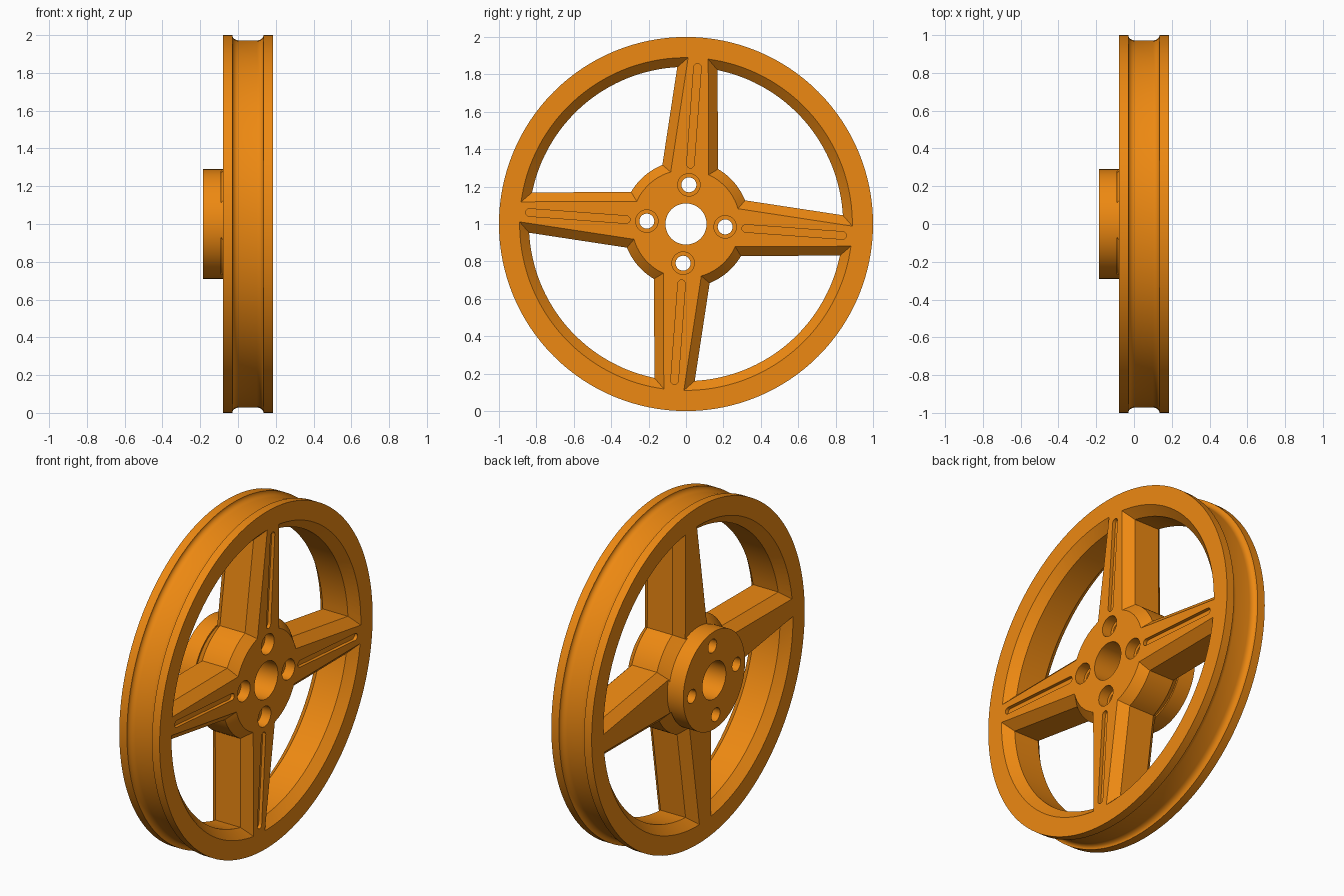
import bpy, bmesh
from math import sin, cos, pi, radians, atan2, sqrt

if "Cube" in bpy.data.objects:
    bpy.data.objects.remove(bpy.data.objects["Cube"])

TILT = radians(4.2)               # spokes lean slightly from vertical
BACK, FRONT = -0.08, 0.185        # rim faces along the axle (x)


def polar(x, r, a):
    """Point at radius r, angle a from +z towards +y, on the axle at z = 1."""
    return (x, r * sin(a), 1 + r * cos(a))


def skin(bm, loops, closed=False):
    """Join matching loops with quads; cap both ends unless closed."""
    rings = [[bm.verts.new(p) for p in loop] for loop in loops]
    n = len(rings[0])
    pairs = list(zip(rings, rings[1:]))
    if closed:
        pairs.append((rings[-1], rings[0]))
    else:
        bm.faces.new(rings[0])
        bm.faces.new(rings[-1])
    for a, b in pairs:
        for i in range(n):
            j = (i + 1) % n
            bm.faces.new((a[i], a[j], b[j], b[i]))


def make_object(name, bm):
    bmesh.ops.recalc_face_normals(bm, faces=bm.faces)
    mesh = bpy.data.meshes.new(name)
    bm.to_mesh(mesh)
    bm.free()
    obj = bpy.data.objects.new(name, mesh)
    bpy.context.collection.objects.link(obj)
    return obj


def pocket_outline(x, e, k):
    """Window between spokes k and k+1, shrunk by e on every side."""
    def side_angle(r):
        c, m = 0.123 + e, 0.078   # spoke half width = c - m * v
        v = (c * m + sqrt(c * c * m * m - (1 + m * m) * (c * c - r * r))) / (1 + m * m)
        return atan2(c - m * v, v)
    pts = []
    for r, steps, flip in ((0.89 - e, 32, False), (0.29 + e, 14, True)):
        a = side_angle(r)
        arc = [a + (pi / 2 - 2 * a) * i / steps for i in range(steps + 1)]
        if flip:
            arc.reverse()
        pts += [polar(x, r, t + TILT + k * pi / 2) for t in arc]
    return pts


# Wheel body: rim with outer groove, web and rear hub, turned around the axle
groove = [(-0.03 + 0.035 * (1 - cos(t)), 1 - 0.028 * sin(t))
          for t in [pi / 2 * i / 6 for i in range(7)]]
mid = BACK + FRONT
profile = ([(-0.185, 0.11), (-0.185, 0.29), (BACK, 0.29), (BACK, 1.0)] + groove
           + [(mid - x, r) for x, r in reversed(groove)]
           + [(FRONT, 1.0), (FRONT, 0.11)])
SEG = 128
bm = bmesh.new()
skin(bm, [[polar(x, r, 2 * pi * i / SEG) for x, r in profile] for i in range(SEG)], closed=True)
wheel = make_object("spoked_wheel", bm)

# Cutters: chamfered windows, stepped bolt holes and spoke slots
bm = bmesh.new()
for k in range(4):
    ang = TILT + k * pi / 2
    skin(bm, [pocket_outline(x, e, k) for x, e in
              ((BACK - 0.01, -0.01), (BACK + 0.05, 0.05),
               (FRONT - 0.05, 0.05), (FRONT + 0.01, -0.01))])

    _, by, bz = polar(0, 0.21, ang)
    skin(bm, [[(x, by + r * sin(2 * pi * i / 32), bz + r * cos(2 * pi * i / 32)) for i in range(32)]
              for x, r in ((-0.3, 0.04), (FRONT - 0.06, 0.04), (FRONT - 0.06, 0.06), (FRONT + 0.02, 0.06))])

    slot = []
    for centre, start in ((0.84, -pi / 2), (0.32, pi / 2)):
        for i in range(9):
            t = start + pi * i / 8
            slot.append((0.02 * sin(t), centre + 0.02 * cos(t)))
    skin(bm, [[(x, u * cos(ang) + v * sin(ang), 1 - u * sin(ang) + v * cos(ang)) for u, v in slot]
              for x in (FRONT - 0.02, FRONT + 0.02)])
cutter = make_object("window_and_hole_cutter", bm)
cutter.hide_render = True

mod = wheel.modifiers.new("cut", 'BOOLEAN')
mod.operation = 'DIFFERENCE'
mod.solver = 'EXACT'
mod.object = cutter
bpy.context.view_layer.objects.active = wheel
wheel.select_set(True)
bpy.ops.object.modifier_apply(modifier=mod.name)
bpy.data.objects.remove(cutter, do_unlink=True)

# Orange paint
paint = bpy.data.materials.new("orange_paint")
paint.diffuse_color = (0.85, 0.25, 0.006, 1)
paint.use_nodes = True
paint.node_tree.nodes["Principled BSDF"].inputs["Base Color"].default_value = paint.diffuse_color
wheel.data.materials.clear()
wheel.data.materials.append(paint)
bpy.ops.object.shade_smooth_by_angle(angle=radians(25))
